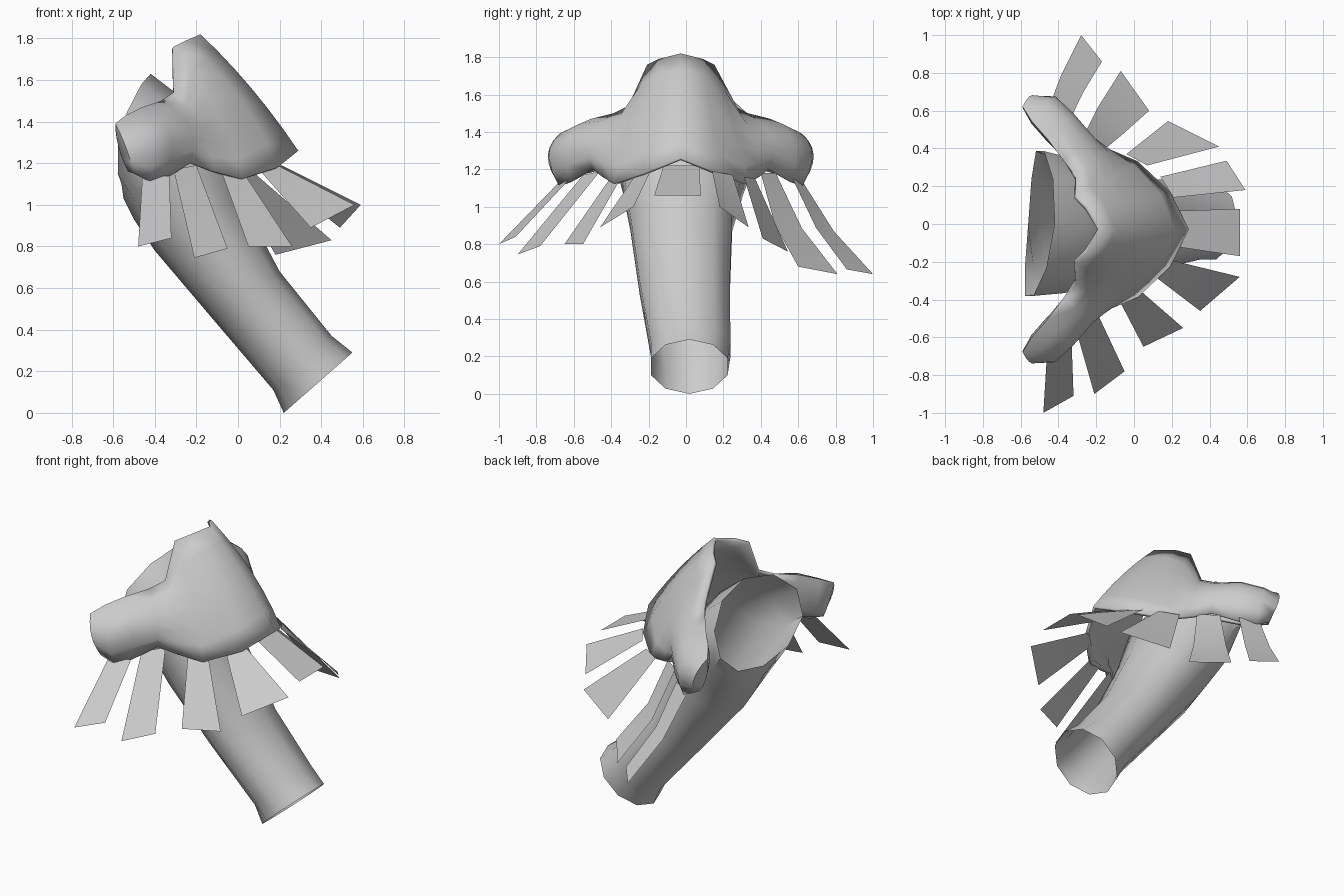
import bpy, bmesh, math
from mathutils import Vector as V

YC = -0.028  # symmetry plane of the shoulder guard


def make(name, verts, faces, angle=40):
    me = bpy.data.meshes.new(name)
    me.from_pydata([tuple(v) for v in verts], [], faces)
    bm = bmesh.new()
    bm.from_mesh(me)
    bmesh.ops.remove_doubles(bm, verts=bm.verts, dist=0.0005)
    bm.to_mesh(me)
    bm.free()
    ob = bpy.data.objects.new(name, me)
    bpy.context.collection.objects.link(ob)
    bpy.ops.object.select_all(action='DESELECT')
    ob.select_set(True)
    bpy.context.view_layer.objects.active = ob
    bpy.ops.object.shade_smooth_by_angle(angle=math.radians(angle))
    return ob


def loft(rows, closed=False):
    n = len(rows[0])
    verts = [p for r in rows for p in r]
    faces = []
    for i in range(len(rows) - 1):
        for j in range(n if closed else n - 1):
            k = (j + 1) % n
            faces.append((i*n + j, i*n + k, (i+1)*n + k, (i+1)*n + j))
    return verts, faces


# Open sleeve: rings given by low point, high point (x, z), y range and skew
rings = [
    ((0.22, 0.00), (0.55, 0.29), -0.19, 0.225, 0),
    ((0.17, 0.11), (0.45, 0.37), -0.19, 0.24, 0),
    ((-0.12, 0.45), (0.20, 0.68), -0.25, 0.237, 0),
    ((-0.40, 0.78), (0.01, 1.04), -0.30, 0.25, 0),
    ((-0.50, 0.93), (-0.10, 1.33), -0.34, 0.31, 0),
    ((-0.55, 1.03), (-0.25, 1.50), -0.37, 0.36, 0.3),
    ((-0.56, 1.10), (-0.42, 1.63), -0.385, 0.39, 1),
]
rows = []
for lo, hi, y0, y1, skew in rings:
    row = []
    for k in range(10):
        a = 2 * math.pi * k / 10
        t, s = (1 - math.cos(a)) / 2, math.sin(a)
        x = lo[0] + (hi[0] - lo[0])*t + skew*(0.03*s - 0.04*s*s)
        y = (y0 + y1) / 2 + s * (y1 - y0) / 2 * 1.04
        row.append(V((x, y, lo[1] + (hi[1] - lo[1])*t)))
    rows.append(row)
make("sleeve", *loft(rows, True), angle=50)

# Shoulder guard: sections (upper edge, middle, lower edge) from centre to wing
half = [
    ((-0.18, 0.00, 1.82), (0.065, 0.00, 1.56), (0.29, 0.00, 1.26)),
    ((-0.25, 0.12, 1.79), (0.01, 0.16, 1.51), (0.19, 0.20, 1.18)),
    ((-0.31, 0.18, 1.76), (-0.09, 0.29, 1.42), (0.02, 0.36, 1.125)),
    ((-0.31, 0.28, 1.54), (-0.16, 0.39, 1.37), (-0.12, 0.42, 1.16)),
    ((-0.37, 0.36, 1.50), (-0.23, 0.48, 1.37), (-0.23, 0.47, 1.20)),
    ((-0.46, 0.48, 1.47), (-0.33, 0.60, 1.36), (-0.34, 0.59, 1.13)),
    ((-0.54, 0.57, 1.43), (-0.43, 0.70, 1.31), (-0.42, 0.65, 1.11)),
    ((-0.59, 0.65, 1.39), (-0.54, 0.71, 1.28), (-0.50, 0.67, 1.15)),
    # inner side of the wing, sharing the same upper edge
    ((-0.59, 0.65, 1.39), (-0.575, 0.63, 1.28), (-0.53, 0.63, 1.16)),
    ((-0.54, 0.57, 1.43), (-0.54, 0.56, 1.30), (-0.50, 0.57, 1.17)),
    ((-0.46, 0.48, 1.47), (-0.46, 0.47, 1.33), (-0.42, 0.49, 1.18)),
    ((-0.37, 0.36, 1.50), (-0.35, 0.38, 1.36), (-0.31, 0.42, 1.20)),
]


def curve3(u, m, l, n=6):
    u, m, l = V(u), V(m), V(l)
    c = 2*m - (u + l) / 2
    return [(1-t)**2*u + 2*t*(1-t)*c + t*t*l for t in [i/n for i in range(n + 1)]]


rows = []
for side, secs in ((-1, half[:0:-1]), (1, half)):
    for s in secs:
        rows.append([V((p.x, YC + side*p.y, p.z)) for p in curve3(*s)])
guard = make("shoulder_guard", *loft(rows), angle=60)
# face winding is outwards, so the thickness grows inwards
mod = guard.modifiers.new("thickness", 'SOLIDIFY')
mod.thickness = 0.02
mod.offset = -1

# Hanging flaps: base pair, end pair, bend of the middle
flaps = [
    ((-0.45, 0.62, 1.14), (-0.33, 0.57, 1.15), (-0.17, 0.86, 0.665), (-0.28, 1.00, 0.64), -0.02),
    ((-0.26, 0.48, 1.18), (-0.15, 0.40, 1.18), (0.08, 0.60, 0.68), (-0.07, 0.81, 0.64), -0.025),
    ((-0.04, 0.37, 1.15), (0.07, 0.31, 1.16), (0.45, 0.41, 0.83), (0.18, 0.545, 0.76), 0),
    ((0.14, 0.25, 1.17), (0.21, 0.14, 1.19), (0.59, 0.18, 1.00), (0.49, 0.335, 0.89), 0),
    ((0.22, 0.07, 1.22), (0.22, -0.12, 1.22), (0.56, -0.17, 1.06), (0.56, 0.08, 1.06), 0),
    ((0.19, -0.19, 1.19), (0.10, -0.27, 1.17), (0.35, -0.46, 0.89), (0.56, -0.28, 1.00), 0),
    ((0.03, -0.35, 1.15), (-0.08, -0.40, 1.16), (0.05, -0.65, 0.80), (0.26, -0.55, 0.80), 0),
    ((-0.20, -0.46, 1.19), (-0.31, -0.55, 1.17), (-0.21, -0.90, 0.745), (-0.05, -0.78, 0.79), 0),
    ((-0.33, -0.63, 1.14), (-0.46, -0.68, 1.13), (-0.48, -1.00, 0.80), (-0.32, -0.91, 0.84), 0),
]
for i, (a, b, c, d, bend) in enumerate(flaps):
    a, b, c, d = V(a), V(b), V(c), V(d)
    off = V((1, 1, 1)) * bend
    make(f"flap_{i + 1}", *loft([[a, b], [(a+d)/2 + off, (b+c)/2 + off], [d, c]]))
